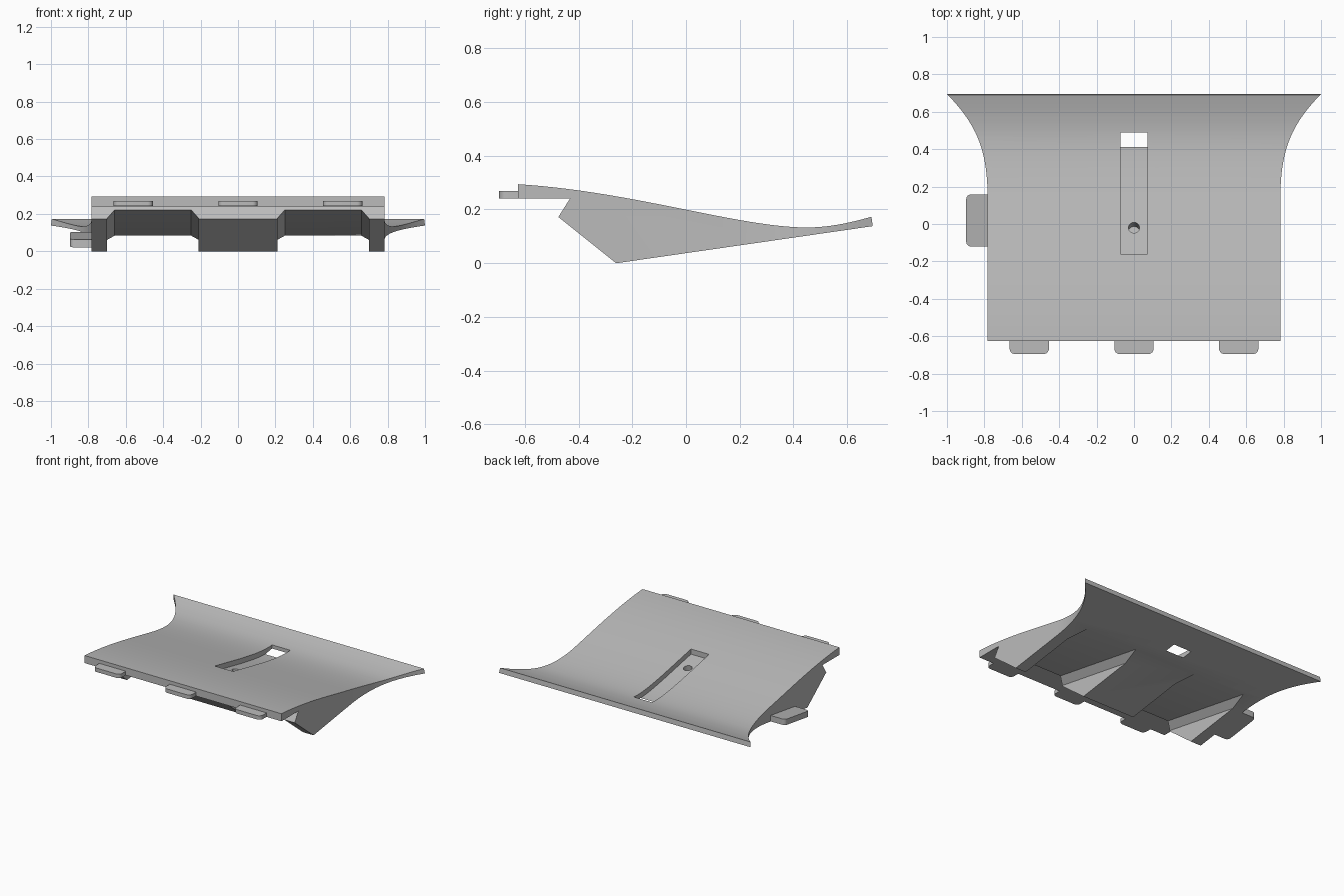
import bpy, bmesh, math
from mathutils import Vector

cube = bpy.data.objects.get("Cube")
if cube:
    bpy.data.objects.remove(cube, do_unlink=True)

grey = bpy.data.materials.new("plain_grey")
grey.use_nodes = True
grey.diffuse_color = (0.5, 0.5, 0.5, 1)
grey.node_tree.nodes["Principled BSDF"].inputs["Base Color"].default_value = (0.5, 0.5, 0.5, 1)


def prism(name, points, sweep):
    """Solid made by sweeping a closed outline along a vector."""
    bm = bmesh.new()
    low = [bm.verts.new(p) for p in points]
    high = [bm.verts.new(Vector(p) + Vector(sweep)) for p in points]
    bm.faces.new(low)
    bm.faces.new(high)
    for i in range(len(low)):
        j = (i + 1) % len(low)
        bm.faces.new((low[i], low[j], high[j], high[i]))
    bmesh.ops.recalc_face_normals(bm, faces=bm.faces)
    mesh = bpy.data.meshes.new(name)
    bm.to_mesh(mesh)
    bm.free()
    mesh.materials.append(grey)
    obj = bpy.data.objects.new(name, mesh)
    bpy.context.collection.objects.link(obj)
    return obj


def bezier(a, b, c, d, steps):
    a, b, c, d = map(Vector, (a, b, c, d))
    return [a * (1 - t) ** 3 + b * 3 * t * (1 - t) ** 2 + c * 3 * t * t * (1 - t) + d * t ** 3
            for t in (i / steps for i in range(steps + 1))]


def rounded_rect(x0, x1, y0, y1, r):
    pts = []
    for k, (cx, cy) in enumerate(((x1 - r, y1 - r), (x0 + r, y1 - r), (x0 + r, y0 + r), (x1 - r, y0 + r))):
        for s in range(7):
            a = math.pi / 2 * (k + s / 6)
            pts.append((cx + r * math.cos(a), cy + r * math.sin(a)))
    return pts


def boolean(obj, cutter, operation):
    cutter.hide_render = True
    mod = obj.modifiers.new(cutter.name, "BOOLEAN")
    mod.operation = operation
    mod.solver = "EXACT"
    mod.object = cutter
    bpy.context.view_layer.objects.active = obj
    bpy.ops.object.modifier_apply(modifier=mod.name)
    bpy.data.objects.remove(cutter, do_unlink=True)


# Top surface curve in (y, z) and the sloping underside
top = bezier((-0.625, 0.294), (-0.2, 0.268), (0.2, 0.133), (0.45, 0.133), 28)
top += bezier((0.45, 0.133), (0.53, 0.133), (0.61, 0.15), (0.69, 0.173), 10)[1:]


def top_z(y):
    for a, b in zip(top, top[1:]):
        if a.x <= y <= b.x:
            return a.y + (b.y - a.y) * (y - a.x) / (b.x - a.x)


def under_z(y):
    return 0.138 * (y + 0.26) / 0.955


# Panel: side profile swept across, trimmed to the flared plan
under = [(0.695, 0.138), (-0.26, 0), (-0.475, 0.172), (-0.432, 0.24), (-0.625, 0.24)]
profile = [(-1.1, y, z) for y, z in [tuple(p) for p in top] + under]
panel = prism("panel", profile, (2.2, 0, 0))
flare = bezier((0.783, 0.15), (0.783, 0.42), (0.86, 0.55), (1.0, 0.695), 24)
half = [(0.783, -0.8)] + [tuple(p) for p in flare] + [(1.0, 0.8)]
plan = half + [(-x, y) for x, y in reversed(half)]
boolean(panel, prism("plan_trim", [(x, y, -0.5) for x, y in plan], (0, 0, 1.5)), "INTERSECT")

# Two chamfered pockets under the panel
section = [(0.21, -0.3), (0.21, 0.177), (0.25, 0.227), (0.66, 0.227), (0.70, 0.177), (0.70, -0.3)]
for side in (-1, 1):
    pocket = prism("pocket_cutter", [(side * x, -0.48, z) for x, z in section], (0, 1.2, -0.216))
    boolean(panel, pocket, "DIFFERENCE")

# Recessed slot following the top; it breaks through near the back
stations = [-0.16 + 0.65 * i / 20 for i in range(21)]
slot = [(-0.072, y, top_z(y) - 0.037) for y in stations]
slot += [(-0.072, 0.49, 0.5), (-0.072, -0.16, 0.5)]
boolean(panel, prism("slot_cutter", slot, (0.144, 0, 0)), "DIFFERENCE")

# Blind round hole in the slot floor, square to the surface
axis = Vector((0, 0.2, 1)).normalized()
side_dir = Vector((1, 0, 0))
up_dir = axis.cross(side_dir)
centre = Vector((0, -0.02, top_z(-0.02) - 0.037))
ring = [centre - axis * 0.11 + 0.029 * (side_dir * math.cos(a) + up_dir * math.sin(a))
        for a in (math.tau * i / 24 for i in range(24))]
boolean(panel, prism("hole_cutter", ring, axis * 0.135), "DIFFERENCE")

# Three front tabs and one side tab lying along the underside
parts = [panel]
for name, x in (("right", -0.56), ("middle", 0), ("left", 0.56)):
    outline = rounded_rect(x - 0.105, x + 0.105, -0.695, -0.55, 0.028)
    parts.append(prism("front_tab_" + name, [(px, py, 0.241) for px, py in outline], (0, 0, 0.028)))
outline = rounded_rect(-0.897, -0.72, -0.12, 0.158, 0.025)
parts.append(prism("side_tab", [(x, y, under_z(y) + 0.001) for x, y in outline], (0, 0, 0.042)))

for obj in parts:
    bpy.ops.object.select_all(action="DESELECT")
    obj.select_set(True)
    bpy.context.view_layer.objects.active = obj
    bpy.ops.object.shade_smooth_by_angle(angle=math.radians(25))
